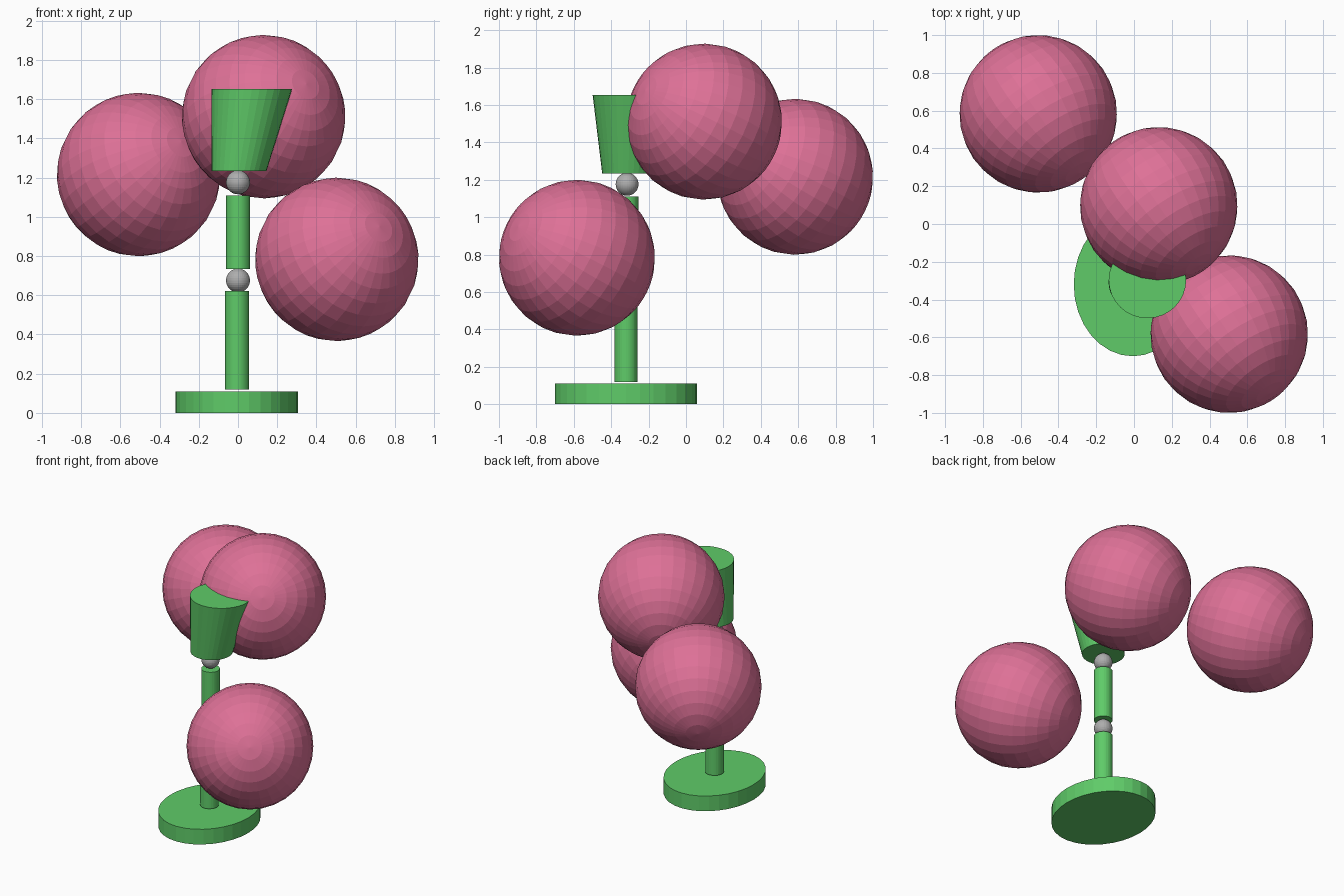
import bpy, bmesh, math
from mathutils import Vector

if "Cube" in bpy.data.objects:
    bpy.data.objects.remove(bpy.data.objects["Cube"])


def material(name, rgb):
    m = bpy.data.materials.new(name)
    m.diffuse_color = (*rgb, 1)
    m.use_nodes = True
    m.node_tree.nodes["Principled BSDF"].inputs["Base Color"].default_value = m.diffuse_color
    return m


PINK = material("pink", (0.73, 0.165, 0.31))
GREEN = material("green", (0.115, 0.60, 0.14))
GREY = material("grey", (0.42, 0.42, 0.42))


def make_object(name, bm, mat):
    mesh = bpy.data.meshes.new(name)
    bmesh.ops.recalc_face_normals(bm, faces=bm.faces)
    bm.to_mesh(mesh)
    bm.free()
    mesh.materials.append(mat)
    obj = bpy.data.objects.new(name, mesh)
    bpy.context.collection.objects.link(obj)
    return obj


def ball(name, centre, radius, mat, axis=(0, 0, 1)):
    bm = bmesh.new()
    bmesh.ops.create_uvsphere(bm, u_segments=32, v_segments=16, radius=radius)
    obj = make_object(name, bm, mat)
    obj.location = centre
    obj.rotation_euler = Vector(axis).to_track_quat('Z', 'Y').to_euler()
    return obj


def loft(name, lower, upper, mat, sides=32):
    """Capped solid between two horizontal ellipses (x, y, z, rx, ry)."""
    bm = bmesh.new()
    rings = []
    for x, y, z, rx, ry in (lower, upper):
        rings.append([bm.verts.new((x + rx * math.cos(i * math.tau / sides),
                                    y + ry * math.sin(i * math.tau / sides), z))
                      for i in range(sides)])
    a, b = rings
    bm.faces.new(a[::-1])
    bm.faces.new(b)
    for i in range(sides):
        j = (i + 1) % sides
        bm.faces.new((a[i], a[j], b[j], b[i]))
    return make_object(name, bm, mat)


# Oval base, two stem sections and the lopsided cup on top
loft("base", (-0.006, -0.32, 0, 0.313, 0.38), (-0.006, -0.32, 0.11, 0.313, 0.38), GREEN)
loft("lower_stem", (-0.005, -0.32, 0.12, 0.061, 0.061), (-0.005, -0.32, 0.622, 0.061, 0.061), GREEN)
loft("upper_stem", (0.0, -0.315, 0.735, 0.061, 0.061), (0.0, -0.315, 1.11, 0.061, 0.061), GREEN)
loft("cup", (0.005, -0.308, 1.233, 0.14, 0.14), (0.071, -0.297, 1.652, 0.205, 0.202), GREEN)

# Grey ball joints
for n, z in (("lower_joint", 0.675), ("upper_joint", 1.176)):
    ball(n, (0, -0.315, z), 0.061, GREY)

# Three large pink balls, poles tipped to the front right
for n, c in (("left_ball", (-0.507, 0.583, 1.216)),
             ("top_ball", (0.131, 0.096, 1.511)),
             ("right_ball", (0.504, -0.583, 0.783))):
    ball(n, c, 0.417, PINK, axis=(0.52, -0.75, 0.40))
